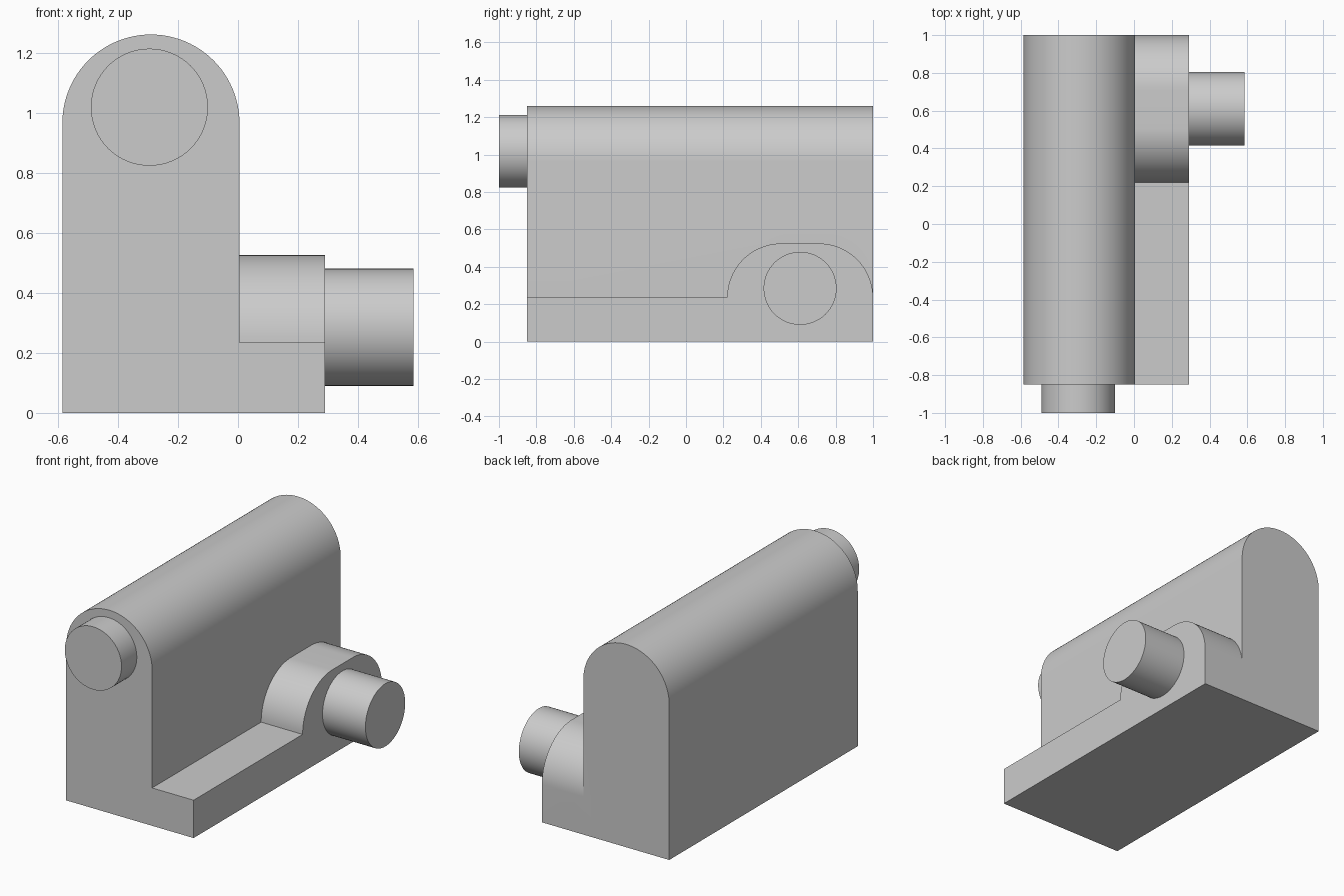
import bpy, bmesh
from math import sin, cos, pi, radians
from mathutils import Vector

if "Cube" in bpy.data.objects:
    bpy.data.objects.remove(bpy.data.objects["Cube"])


def arc(cx, cy, r, start, end, n):
    """Points on an arc, angles in degrees."""
    return [(cx + r * cos(radians(start + (end - start) * i / n)),
             cy + r * sin(radians(start + (end - start) * i / n))) for i in range(n + 1)]


def extrude(name, points, axis, start, end):
    """Extrude a closed profile along x (points are y, z) or y (points are x, z)."""
    place = (lambda a, b: (start, a, b)) if axis == 'X' else (lambda a, b: (a, start, b))
    shift = Vector((end - start, 0, 0)) if axis == 'X' else Vector((0, end - start, 0))
    bm = bmesh.new()
    face = bm.faces.new([bm.verts.new(place(a, b)) for a, b in points])
    new = bmesh.ops.extrude_face_region(bm, geom=[face], use_keep_orig=True)["geom"]
    bmesh.ops.translate(bm, vec=shift, verts=[g for g in new if isinstance(g, bmesh.types.BMVert)])
    bmesh.ops.recalc_face_normals(bm, faces=bm.faces[:])
    mesh = bpy.data.meshes.new(name)
    bm.to_mesh(mesh)
    bm.free()
    obj = bpy.data.objects.new(name, mesh)
    bpy.context.collection.objects.link(obj)
    return obj


def smooth(obj):
    bpy.ops.object.select_all(action='DESELECT')
    obj.select_set(True)
    bpy.context.view_layer.objects.active = obj
    bpy.ops.object.shade_smooth_by_angle(angle=radians(30))


# Tall round-topped wall with a low step on its right side
wall = ([(-0.585, 0), (0.29, 0), (0.29, 0.235), (0.005, 0.235)]
        + arc(-0.29, 0.965, 0.295, 0, 180, 48))
body = extrude("body", wall, 'Y', -0.85, 1.0)

# Rounded boss on the step, merged into the body
boss_profile = ([(1.0, 0), (1.0, 0.235)] + arc(0.71, 0.235, 0.29, 0, 90, 24)[1:]
                + arc(0.51, 0.235, 0.29, 90, 180, 24) + [(0.22, 0)])
boss = extrude("boss", boss_profile, 'X', -0.1, 0.29)
union = body.modifiers.new("join_boss", 'BOOLEAN')
union.operation, union.solver, union.object = 'UNION', 'EXACT', boss
bpy.context.view_layer.objects.active = body
bpy.ops.object.modifier_apply(modifier=union.name)
bpy.data.objects.remove(boss)

# Round pegs on the front end and on the boss
front_peg = extrude("front_peg", arc(-0.295, 1.018, 0.195, 0, 360, 64)[:-1], 'Y', -1.0, -0.85)
side_peg = extrude("side_peg", arc(0.61, 0.285, 0.195, 0, 360, 64)[:-1], 'X', 0.29, 0.585)

for part in (body, front_peg, side_peg):
    smooth(part)
